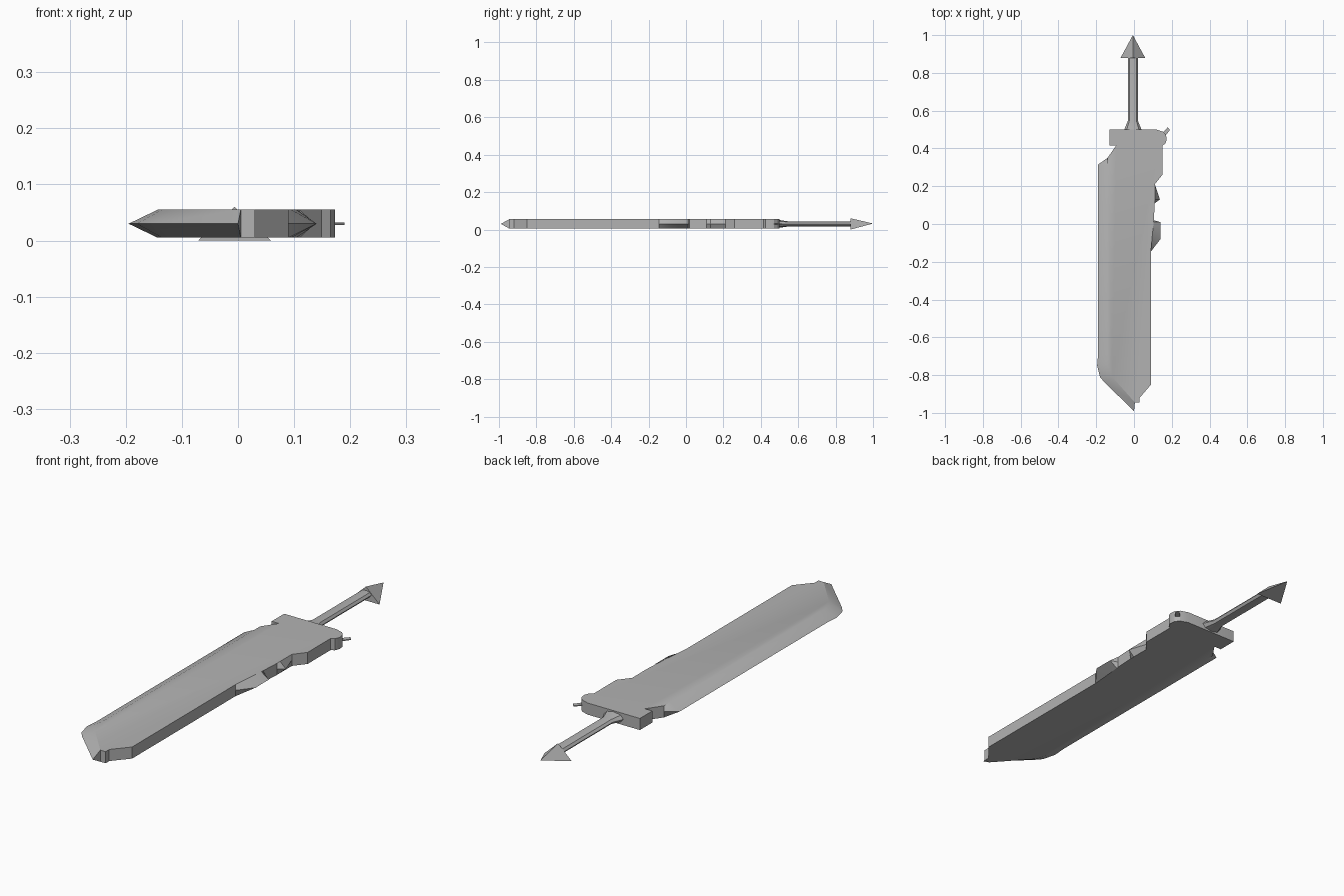
import bpy, bmesh
from math import sin, cos, pi, radians

if "Cube" in bpy.data.objects:
    bpy.data.objects.remove(bpy.data.objects["Cube"])

steel = bpy.data.materials.new("grey steel")
steel.use_nodes = True
GREY = (0.45, 0.45, 0.45, 1)
steel.diffuse_color = GREY
steel.node_tree.nodes["Principled BSDF"].inputs["Base Color"].default_value = GREY

LOW, MID, HIGH = 0.005, 0.03, 0.055


def loft(name, rings):
    """Skin a stack of equal-length closed rings and cap both ends."""
    bm = bmesh.new()
    loops = [[bm.verts.new(p) for p in ring] for ring in rings]
    n = len(loops[0])
    for a, b in zip(loops, loops[1:]):
        for i in range(n):
            j = (i + 1) % n
            bm.faces.new((a[i], a[j], b[j], b[i]))
    bm.faces.new(loops[0][::-1])
    bm.faces.new(loops[-1])
    bmesh.ops.remove_doubles(bm, verts=bm.verts, dist=0.0001)
    bmesh.ops.recalc_face_normals(bm, faces=bm.faces)
    mesh = bpy.data.meshes.new(name)
    bm.to_mesh(mesh)
    bm.free()
    mesh.materials.append(steel)
    obj = bpy.data.objects.new(name, mesh)
    bpy.context.collection.objects.link(obj)
    bpy.ops.object.select_all(action="DESELECT")
    obj.select_set(True)
    bpy.context.view_layer.objects.active = obj
    bpy.ops.object.shade_smooth_by_angle(angle=radians(30))
    return obj


def ring(y, rx, rz, sides, zc=MID):
    """Ring around the grip axis, with its first corner pointing up."""
    turn = [pi / 2 + 2 * pi * i / sides for i in range(sides)]
    return [(-0.006 + rx * cos(t), y, zc + rz * sin(t)) for t in turn]


# Blade outline at mid height; sharpened corners also give the inset face corner
outline = [
    ((0, -0.99), (0.005, -0.945)), ((0.005, -0.945),), ((0.03, -0.945),),
    ((0.03, -0.92),), ((0.09, -0.85),),
    # broad tooth on the spine
    ((0.09, -0.145),), ((0.14, -0.08), (0.095, -0.08)),
    ((0.14, 0.01), (0.104, 0.01)), ((0.105, 0.02),),
    # small tooth on the spine
    ((0.11, 0.11),), ((0.137, 0.13), (0.11, 0.13)), ((0.11, 0.21),),
    # shoulder and guard
    ((0.15, 0.26),), ((0.15, 0.415),), ((0.165, 0.425),), ((0.173, 0.445),),
    ((0.17, 0.47),), ((0.155, 0.488),), ((0.12, 0.5),),
    ((-0.13, 0.5),), ((-0.13, 0.415),), ((-0.095, 0.415),), ((-0.14, 0.35),),
    # cutting edge
    ((-0.19, 0.315), (-0.14, 0.31)), ((-0.19, -0.69), (-0.14, -0.69)),
    ((-0.195, -0.75), (-0.143, -0.74)), ((-0.18, -0.81), (-0.135, -0.78)),
    ((-0.155, -0.84), (-0.115, -0.81)),
]
loft("blade", [[(*p[index], z) for p in outline]
               for index, z in ((-1, LOW), (0, MID), (-1, HIGH))])

# Grip with a flared collar at the guard
loft("grip", [ring(y, rx, rz, 8) for y, rx, rz in
              ((0.49, 0.05, 0.022), (0.545, 0.027, 0.014), (0.89, 0.027, 0.014))])

# Three-sided pointed pommel
loft("pommel", [ring(0.88, 0.075, 0.04, 3, 0.02), ring(1.0, 0, 0, 3, 0.032)])

# Thin hook plate at the guard corner
hook = [(0.145, 0.475), (0.165, 0.465), (0.19, 0.498), (0.178, 0.512)]
loft("guard_hook", [[(x, y, z) for x, y in hook] for z in (MID - 0.002, MID + 0.002)])
